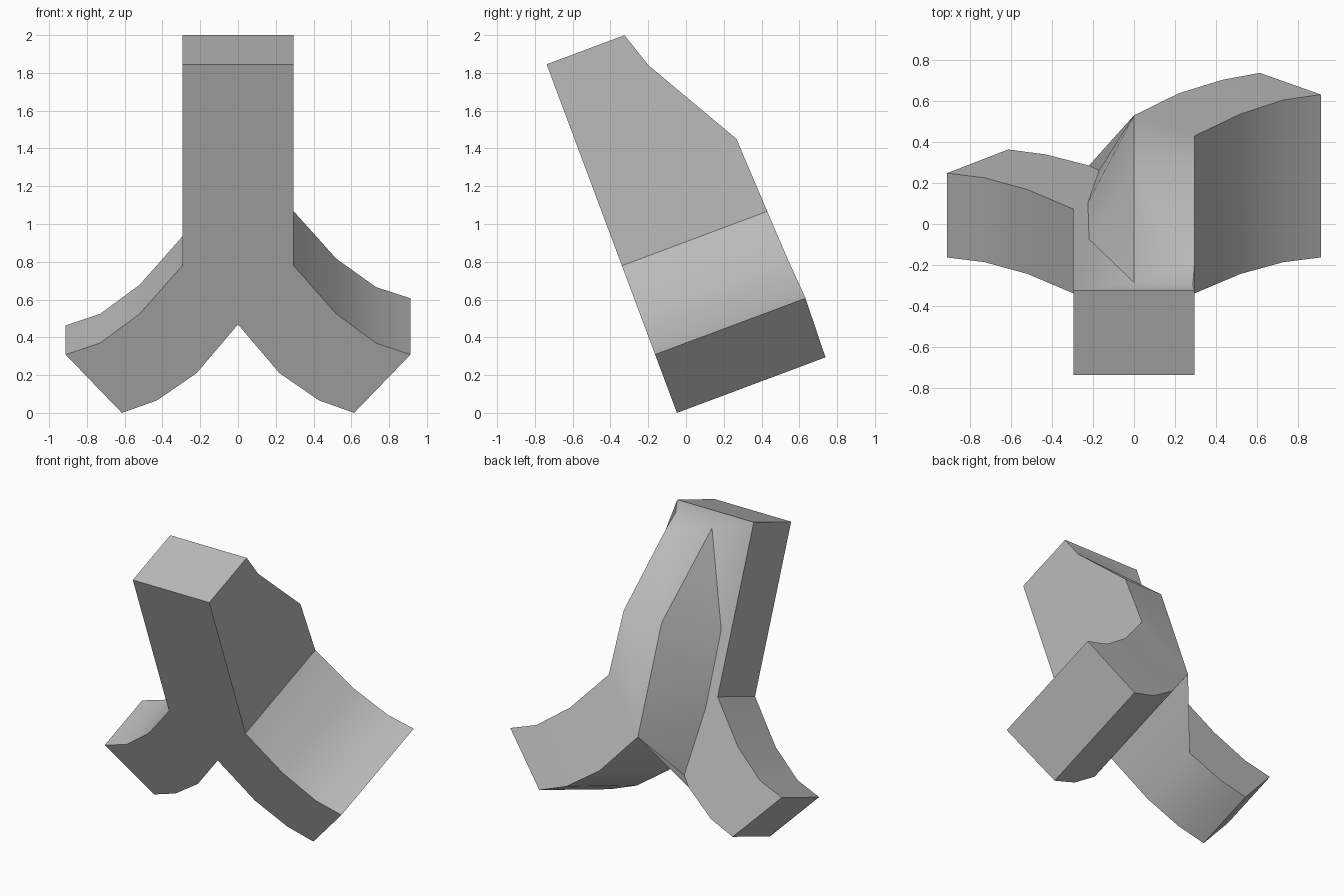
import bpy
import bmesh
from math import radians
from mathutils import Matrix, Vector

default_cube = bpy.data.objects.get("Cube")
if default_cube:
    bpy.data.objects.remove(default_cube, do_unlink=True)

grey = bpy.data.materials.new("mid_grey")
grey.use_nodes = True
colour = (0.5, 0.5, 0.5, 1)
grey.diffuse_color = colour
grey.node_tree.nodes["Principled BSDF"].inputs["Base Color"].default_value = colour

THIN = 0.44      # depth of the stem and the thin leg
THICK = 0.805    # depth of the thick leg where it meets the stem
FLARE = 0.045    # extra depth gained towards the tip of the thick leg
HALF = 0.295     # half width of the stem
TOP = 1.97

# Leg profile in the flat plane: outer curve down to the tip, inner curve back up
outer = [(HALF, 0.832), (0.52, 0.56), (0.73, 0.395), (0.913, 0.33)]
inner = [(0, 0.5), (0.22, 0.224), (0.43, 0.07), (0.615, 0)]

bm = bmesh.new()


def vert(x, height, depth):
    return bm.verts.new((x, depth, height))


def row(points, side, depth):
    return [vert(side * x, h, depth(x)) for x, h in points]


def face(*verts):
    bm.faces.new(verts)


def strip(a, b):
    for i in range(len(a) - 1):
        face(a[i], a[i + 1], b[i + 1], b[i])


def front(x):
    return 0


def thin(x):
    return THIN


def thick(x):
    return THICK + FLARE * min(x / 0.8, 1)


# Front vertices
crotch = vert(*inner[0], 0)
out_r, out_l = row(outer, 1, front), row(outer, -1, front)
in_r = [crotch] + row(inner[1:], 1, front)
in_l = [crotch] + row(inner[1:], -1, front)
top_r, top_l = vert(HALF, TOP, 0), vert(-HALF, TOP, 0)

# Back vertices: thick leg on one side, thin leg on the other
crotch_back = vert(*inner[0], THICK)
out_rb, out_lb = row(outer, 1, thick), row(outer, -1, thin)
in_rb = [crotch_back] + row(inner[1:], 1, thick)
in_lb = [crotch_back] + row(inner[1:], -1, thin)
top_rb, top_lb = vert(HALF, TOP, THIN), vert(-HALF, TOP, THIN)

# Sloped gusset behind the stem
slope_start = vert(0.287, 1.887, THIN)
shoulder, knee = vert(HALF, 1.777, 0.503), vert(HALF, 1.249, 0.803)
ridge_top, ridge_knee = vert(0, 1.858, THIN), vert(0, 1.245, 0.803)
foot = [vert(x, h, THIN) for x, h in ((-0.22, 1.25), (-0.225, 0.74), (-0.17, 0.292))]

# Front face of the whole fork
face(top_l, *out_l, *reversed(in_l), *in_r[1:], *reversed(out_r), top_r)

# Leg walls and tips
for a, b in ((out_r, out_rb), (out_l, out_lb), (in_r, in_rb), (in_l, in_lb)):
    strip(a, b)
for o, ob, i, ib in ((out_r, out_rb, in_r, in_rb), (out_l, out_lb, in_l, in_lb)):
    face(o[-1], ob[-1], ib[-1], i[-1])

# Stem top and sides
face(top_l, top_r, top_rb, top_lb)
face(top_l, top_lb, out_lb[0], out_l[0])
face(top_r, top_rb, shoulder, knee, out_rb[0], out_r[0])

# Back of the thick leg, and the thin back plate
strip(out_rb, in_rb)
face(top_rb, top_lb, *out_lb, *reversed(in_lb[1:]), *reversed(foot), ridge_top, slope_start)

# Gusset slope and the facets from its ridge down to the plate
face(top_rb, slope_start, shoulder)
face(slope_start, ridge_top, shoulder)
face(shoulder, ridge_top, ridge_knee, knee)
face(knee, ridge_knee, crotch_back, out_rb[0])
face(ridge_top, foot[0], ridge_knee)
face(ridge_knee, foot[0], foot[1], crotch_back)
face(crotch_back, foot[1], foot[2])
face(crotch_back, foot[2], in_lb[1])

# Lean the whole bracket backwards
bmesh.ops.recalc_face_normals(bm, faces=bm.faces)
bm.transform(Matrix.Translation(Vector((0, -0.048, 0))) @ Matrix.Rotation(radians(20.5), 4, "X"))

mesh = bpy.data.meshes.new("forked_bracket")
bm.to_mesh(mesh)
bm.free()
mesh.materials.append(grey)
bracket = bpy.data.objects.new("forked_bracket", mesh)
bpy.context.collection.objects.link(bracket)
bpy.context.view_layer.objects.active = bracket
bracket.select_set(True)
bpy.ops.object.shade_smooth_by_angle(angle=radians(30))
